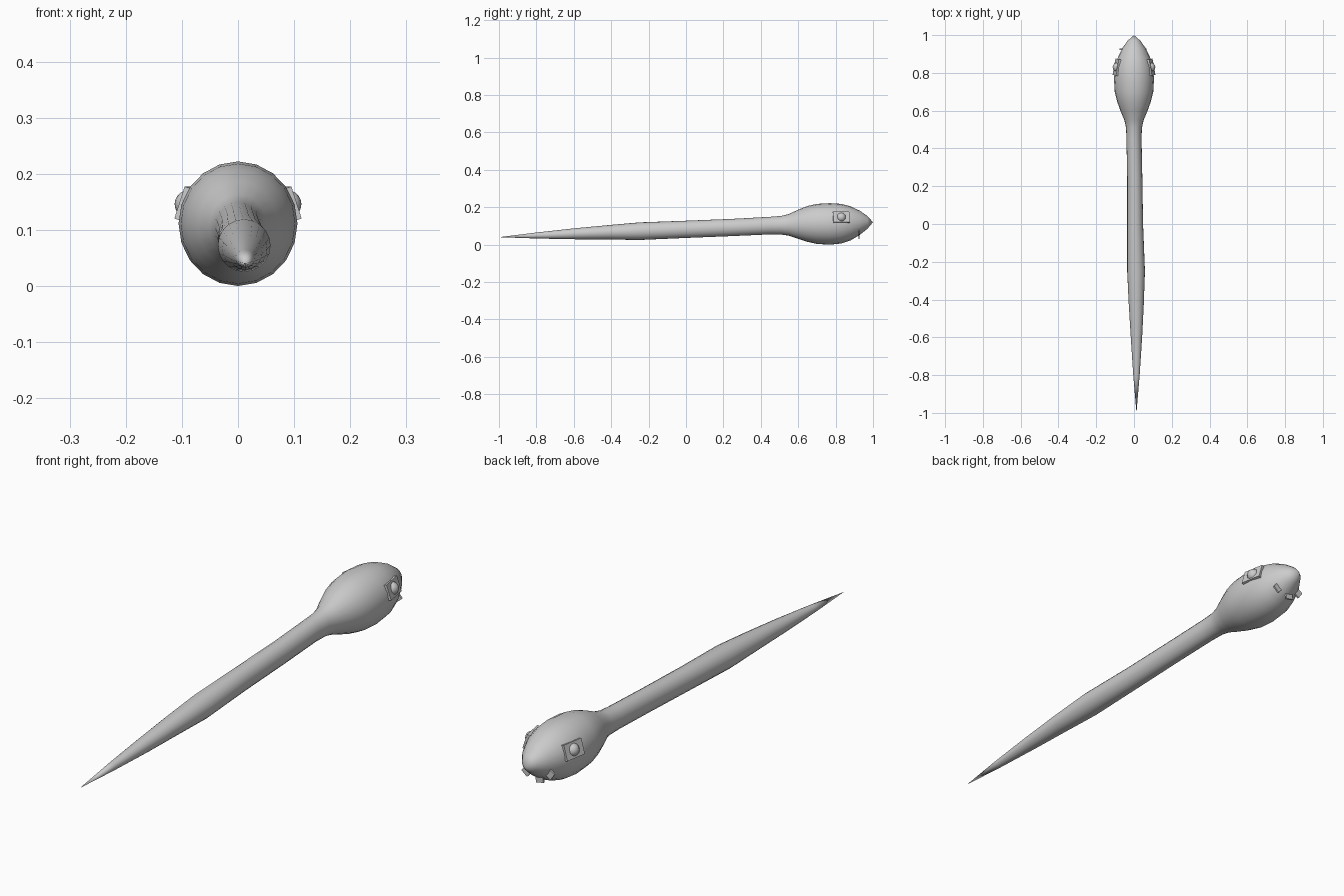
import bpy, bmesh, math
from mathutils import Vector, Matrix

if "Cube" in bpy.data.objects:
    bpy.data.objects.remove(bpy.data.objects["Cube"])

SIDES = 20


def finish(name, bm, smooth=True):
    bmesh.ops.recalc_face_normals(bm, faces=bm.faces)
    mesh = bpy.data.meshes.new(name)
    bm.to_mesh(mesh)
    bm.free()
    obj = bpy.data.objects.new(name, mesh)
    bpy.context.collection.objects.link(obj)
    if smooth:
        for p in mesh.polygons:
            p.use_smooth = True
    return obj


# Body: one loft from tail tip to nose, rows are (y, centre x, centre z, rx, rz)
rows = [
    (-0.80, 0.013, 0.049, 0.017, 0.016), (-0.60, 0.013, 0.058, 0.030, 0.029),
    (-0.42, 0.012, 0.066, 0.040, 0.038), (-0.25, 0.011, 0.072, 0.047, 0.047),
    (0.00, 0.006, 0.082, 0.042, 0.046), (0.25, 0.004, 0.092, 0.040, 0.046),
    (0.45, 0.000, 0.102, 0.040, 0.047), (0.51, 0.000, 0.104, 0.042, 0.050),
    (0.55, 0.000, 0.106, 0.051, 0.058), (0.60, 0.000, 0.109, 0.072, 0.078),
    (0.65, 0.000, 0.111, 0.090, 0.096), (0.70, 0.000, 0.111, 0.102, 0.107),
    (0.77, 0.000, 0.111, 0.106, 0.111), (0.83, 0.000, 0.112, 0.101, 0.106),
    (0.88, 0.000, 0.114, 0.086, 0.091), (0.93, 0.000, 0.117, 0.062, 0.064),
    (0.97, 0.000, 0.119, 0.034, 0.034),
]
bm = bmesh.new()
rings = []
for y, cx, cz, rx, rz in rows:
    rings.append([bm.verts.new((cx + rx * math.sin(a), y, cz + rz * math.cos(a)))
                  for a in (2 * math.pi * i / SIDES for i in range(SIDES))])
tail_tip = bm.verts.new((0.013, -1, 0.04))
nose_tip = bm.verts.new((0, 1, 0.12))
for i in range(SIDES):
    j = (i + 1) % SIDES
    bm.faces.new((tail_tip, rings[0][i], rings[0][j]))
    bm.faces.new((nose_tip, rings[-1][j], rings[-1][i]))
    for r, s in zip(rings, rings[1:]):
        bm.faces.new((r[i], s[i], s[j], r[j]))
finish("body", bm)

# Eyes and the flat plates behind them, one per side
for side, label in ((-1, "left"), (1, "right")):
    bm = bmesh.new()
    bmesh.ops.create_uvsphere(bm, u_segments=16, v_segments=10, radius=0.025,
                              matrix=Matrix.Translation((side * 0.088, 0.83, 0.146)))
    finish("eye_" + label, bm)

    bm = bmesh.new()
    turn = (Matrix.Rotation(side * math.radians(10), 4, 'Z')
            @ Matrix.Rotation(-side * math.radians(18), 4, 'Y'))
    bmesh.ops.create_cube(bm, size=1, matrix=Matrix.Translation((side * 0.091, 0.83, 0.147))
                          @ turn @ Matrix.Diagonal((0.012, 0.088, 0.06, 1)))
    finish("eye_plate_" + label, bm, False)

# Teeth: three thin blocks fanned around the underside of the snout
centre = Vector((0, 0.925, 0.117))
for n, degrees in enumerate((40, -10, -55)):
    a = math.radians(degrees)
    direction = Vector((math.sin(a), 0, -math.cos(a)))
    bm = bmesh.new()
    bmesh.ops.create_cube(bm, size=1, matrix=Matrix.Translation(centre + direction * 0.066)
                          @ Matrix.Rotation(-a, 4, 'Y')
                          @ Matrix.Diagonal((0.032, 0.007, 0.036, 1)))
    finish("tooth_%d" % (n + 1), bm, False)
